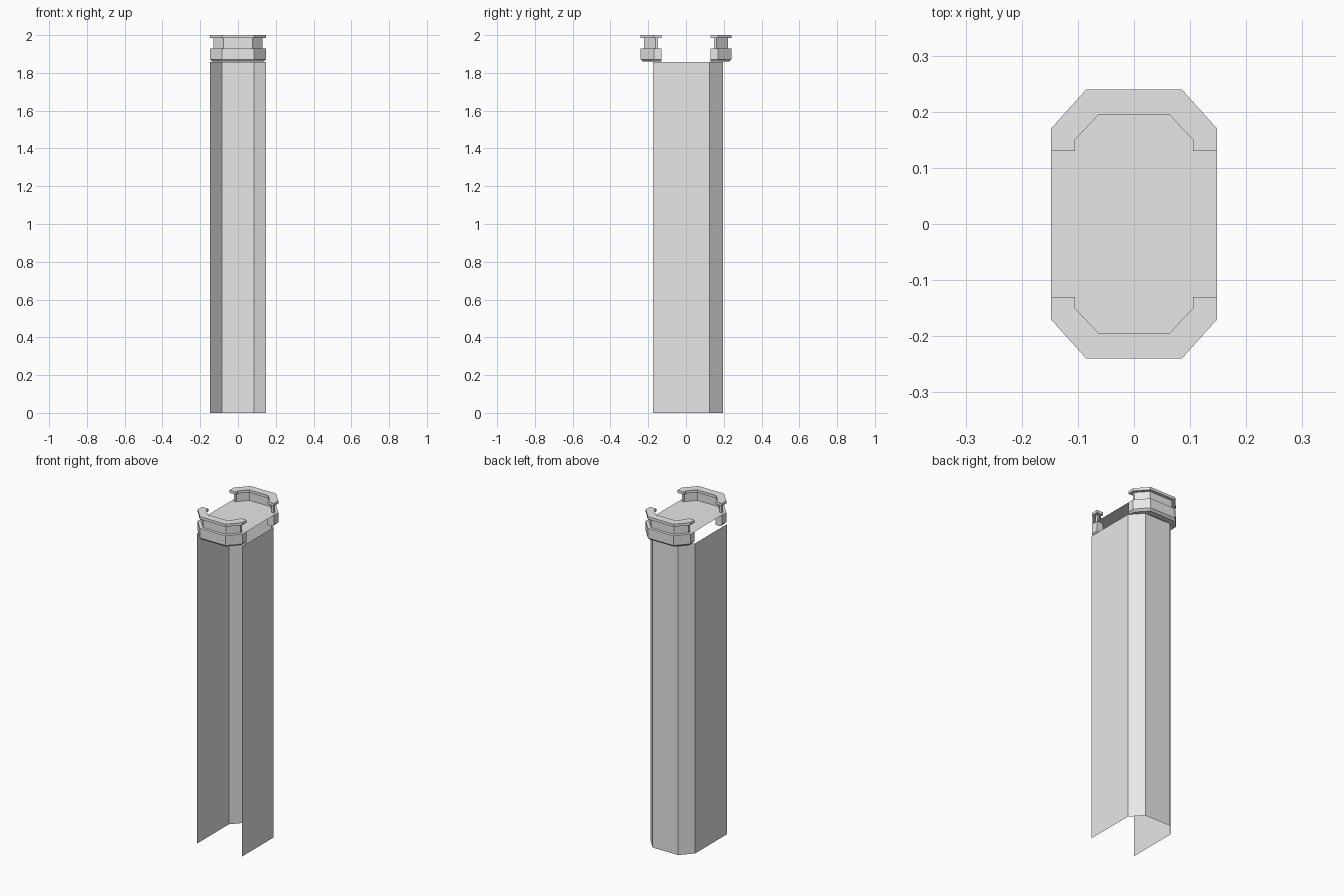
import bpy
import bmesh

if "Cube" in bpy.data.objects:
    bpy.data.objects.remove(bpy.data.objects["Cube"])

grey = bpy.data.materials.new("plain grey")
grey.diffuse_color = (0.8, 0.8, 0.8, 1)
grey.use_nodes = True
grey.node_tree.nodes["Principled BSDF"].inputs["Base Color"].default_value = grey.diffuse_color

W = 0.148       # half width
RIM = 0.045     # rim thickness
RIM_END = 0.13  # where each rim half stops


def make_object(name, bm):
    mesh = bpy.data.meshes.new(name)
    bm.to_mesh(mesh)
    bm.free()
    mesh.materials.append(grey)
    obj = bpy.data.objects.new(name, mesh)
    bpy.context.collection.objects.link(obj)
    return obj


def rim_path(d, end):
    """Half octagon moved inwards by d, running from the right end to the left."""
    t = d / RIM
    right = [(W - 0.043 * t, end),
             (W - 0.043 * t, 0.17 - 0.02 * t),
             (0.085 - 0.022 * t, 0.24 - 0.045 * t)]
    return right + [(-x, y) for x, y in reversed(right)]


def rim(name, side):
    # height, outer inset, inner inset, end setback
    levels = [(1.860, 0.012, 0.045, 0.0),
              (1.872, 0.0, 0.045, 0.0),
              (1.930, 0.0, 0.045, 0.0),
              (1.930, 0.018, 0.032, 0.018),
              (1.984, 0.018, 0.032, 0.018),
              (1.984, 0.0, 0.045, 0.0),
              (2.000, 0.0, 0.045, 0.0)]
    bm = bmesh.new()
    rings = []
    for z, outer, inner, back in levels:
        end = RIM_END + back
        plan = rim_path(outer, end) + rim_path(inner, end)[::-1]
        rings.append([bm.verts.new((x, y * side, z)) for x, y in plan])
    n = len(rings[0])
    for a, b in zip(rings, rings[1:]):
        for i in range(n):
            j = (i + 1) % n
            bm.faces.new((a[i], a[j], b[j], b[i]))
    # top and bottom as quads between the outer and inner paths
    for ring in (rings[0], rings[-1]):
        for i in range(n // 2 - 1):
            bm.faces.new((ring[i], ring[i + 1], ring[n - 2 - i], ring[n - 1 - i]))
    bmesh.ops.recalc_face_normals(bm, faces=bm.faces)
    return make_object(name, bm)


# Shaft: thin open channel with chamfered back corners
bm = bmesh.new()
half = [(W, -0.175), (W, 0.125), (0.085, 0.195)]
path = half + [(-x, y) for x, y in reversed(half)]
low = [bm.verts.new((x, y, 0)) for x, y in path]
high = [bm.verts.new((x, y, 1.858)) for x, y in path]
for i in range(len(path) - 1):
    bm.faces.new((low[i], low[i + 1], high[i + 1], high[i]))
make_object("shaft", bm)

# Rims: banded collar halves with a neck and a cap
rim("back_rim", 1)
rim("front_rim", -1)

# Deck: thin plate between the rims
bm = bmesh.new()
back = [(W, RIM_END)] + rim_path(RIM, RIM_END) + [(-W, RIM_END)]
front = [(x, -y) for x, y in reversed(back)]
bm.faces.new([bm.verts.new((x, y, 1.93)) for x, y in back + front])
make_object("deck", bm)
